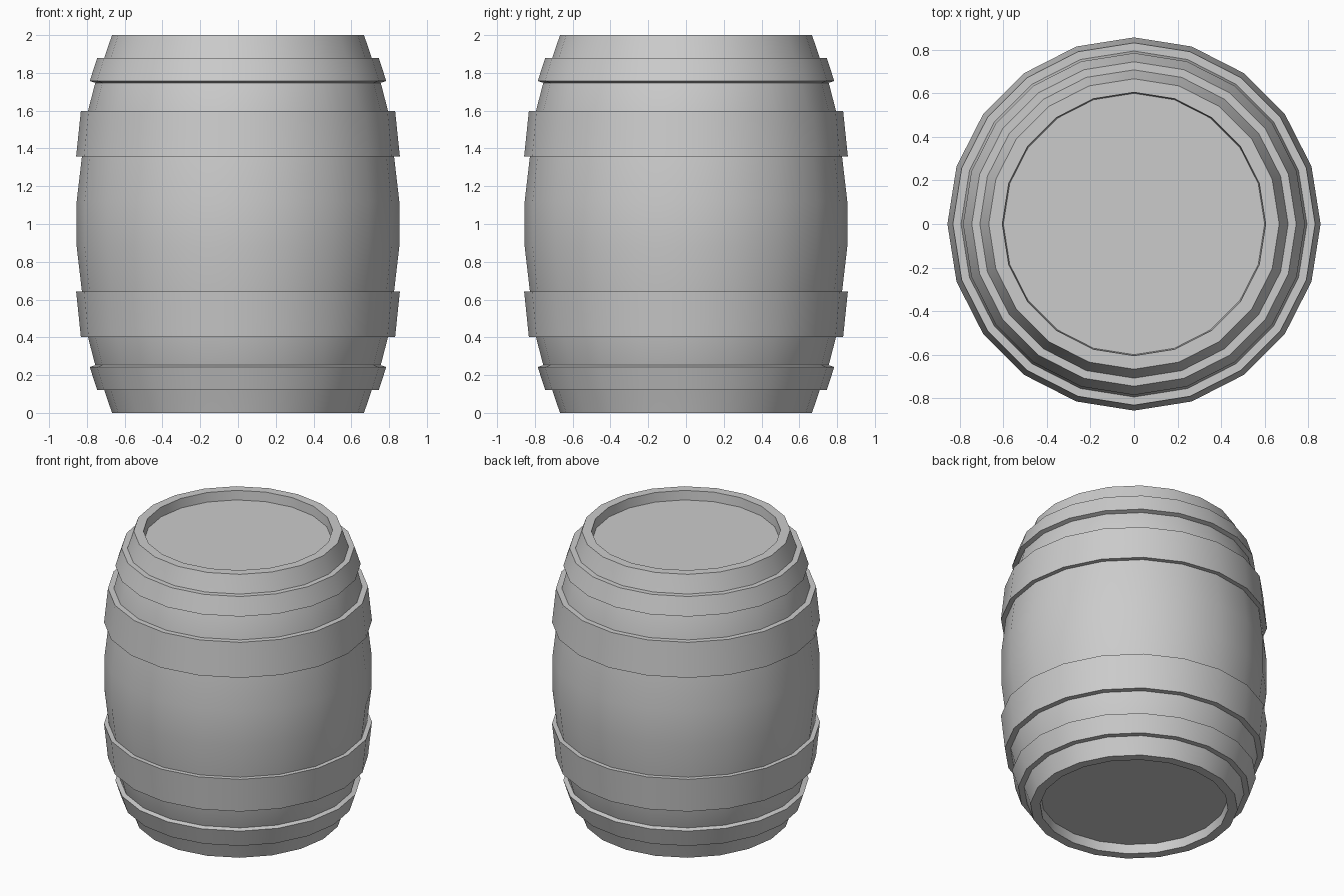
import bpy, bmesh
from math import cos, sin, pi, radians

if "Cube" in bpy.data.objects:
    bpy.data.objects.remove(bpy.data.objects["Cube"])

SIDES = 20


def lathe(name, profile, closed=False):
    """Revolve (radius, z) points around z; open ends are capped with flat faces."""
    bm = bmesh.new()
    rings = [[bm.verts.new((r * cos(2 * pi * i / SIDES), r * sin(2 * pi * i / SIDES), z))
              for i in range(SIDES)] for r, z in profile]
    pairs = list(zip(rings, rings[1:]))
    if closed:
        pairs.append((rings[-1], rings[0]))
    else:
        bm.faces.new(rings[0])
        bm.faces.new(rings[-1])
    for a, b in pairs:
        for i in range(SIDES):
            j = (i + 1) % SIDES
            bm.faces.new((a[i], a[j], b[j], b[i]))
    bmesh.ops.recalc_face_normals(bm, faces=bm.faces)
    me = bpy.data.meshes.new(name)
    bm.to_mesh(me)
    bm.free()
    me.shade_smooth()
    me.set_sharp_from_angle(angle=radians(30))
    ob = bpy.data.objects.new(name, me)
    bpy.context.collection.objects.link(ob)
    return ob


def flip(points):
    return [(r, 2 - z) for r, z in points]


# Barrel body: recessed lid, rim, then bulging staves, mirrored top to bottom
half = [(0.60, 0.065), (0.605, 0.0), (0.667, 0.0), (0.708, 0.12), (0.755, 0.25),
        (0.794, 0.40), (0.826, 0.64), (0.854, 0.88)]
lathe("barrel_body", half + flip(half)[::-1])

# Metal hoops: outer face flares towards the middle of the barrel
end_hoop = [(0.70, 0.12), (0.745, 0.12), (0.785, 0.243), (0.75, 0.254)]
middle_hoop = [(0.785, 0.403), (0.832, 0.403), (0.857, 0.642), (0.815, 0.642)]
for part, points in (("end_hoop", end_hoop), ("middle_hoop", middle_hoop)):
    lathe("lower_" + part, points, closed=True)
    lathe("upper_" + part, flip(points), closed=True)
